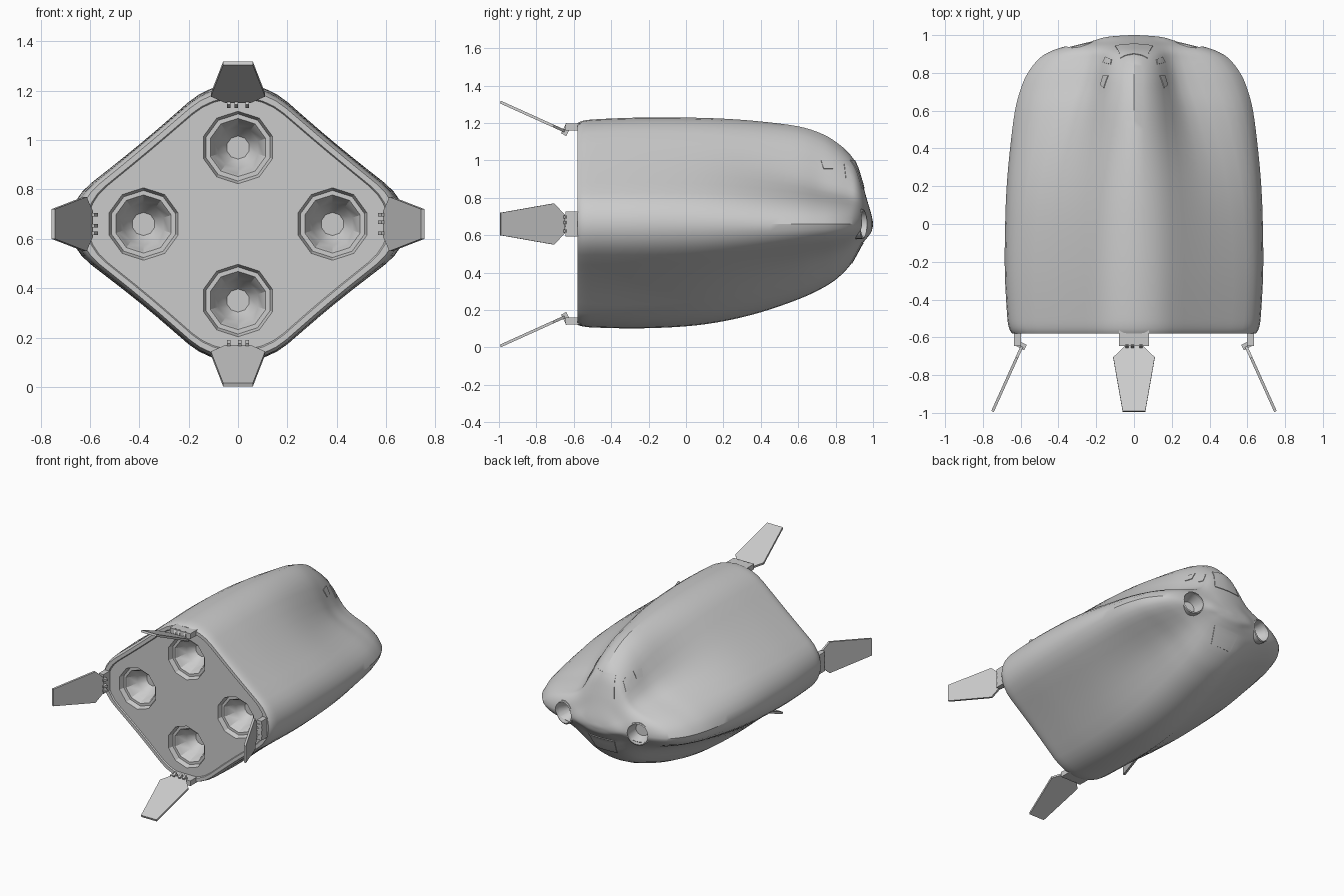
import bpy, bmesh, math
from mathutils import Vector
from mathutils.bvhtree import BVHTree

if "Cube" in bpy.data.objects:
    bpy.data.objects.remove(bpy.data.objects["Cube"])

ZC = 0.66          # height of the long axis
grey = bpy.data.materials.new("hull_grey")
grey.diffuse_color = (0.6, 0.6, 0.6, 1)
grey.use_nodes = True
grey.node_tree.nodes["Principled BSDF"].inputs["Base Color"].default_value = grey.diffuse_color


def finish(name, bm, recalc=True):
    if recalc:
        bmesh.ops.recalc_face_normals(bm, faces=bm.faces)
    me = bpy.data.meshes.new(name)
    bm.to_mesh(me)
    bm.free()
    ob = bpy.data.objects.new(name, me)
    bpy.context.collection.objects.link(ob)
    me.materials.append(grey)
    return ob


def select(ob):
    bpy.ops.object.select_all(action='DESELECT')
    ob.select_set(True)
    bpy.context.view_layer.objects.active = ob


def smooth(ob, angle=30):
    select(ob)
    bpy.ops.object.shade_smooth_by_angle(angle=math.radians(angle))


def lathe(name, profile, origin, axis, n, closed=False):
    """Spin (radius, distance) points around an axis."""
    bm = bmesh.new()
    q = Vector(axis).to_track_quat('Z', 'Y')
    rings = []
    for r, d in profile:
        ring = []
        for i in range(n):
            a = math.pi / 2 + 2 * math.pi * i / n
            p = Vector((r * math.cos(a), r * math.sin(a), d))
            ring.append(bm.verts.new(Vector(origin) + q @ p))
        rings.append(ring)
    pairs = list(zip(rings, rings[1:])) + ([(rings[-1], rings[0])] if closed else [])
    for a, b in pairs:
        for i in range(n):
            j = (i + 1) % n
            bm.faces.new((a[i], a[j], b[j], b[i]))
    if not closed:
        bm.faces.new(rings[0])
        bm.faces.new(rings[-1])
    return finish(name, bm)


def prism(name, pts, offset):
    """Extrude a polygon along an offset."""
    bm = bmesh.new()
    a = [bm.verts.new(p) for p in pts]
    b = [bm.verts.new(p + offset) for p in pts]
    bm.faces.new(a)
    bm.faces.new(b)
    for i in range(len(a)):
        j = (i + 1) % len(a)
        bm.faces.new((a[i], a[j], b[j], b[i]))
    return finish(name, bm)


# Hull stations: y, half width, top z, bottom z, valley depth, corner roundness
stations = [
    (-0.58, 0.645, 1.200, 0.120, 0.01, 0.43), (-0.55, 0.662, 1.212, 0.112, 0.01, 0.43),
    (-0.48, 0.672, 1.220, 0.106, 0.01, 0.42), (-0.25, 0.684, 1.229, 0.102, 0.02, 0.42),
    (0.00, 0.682, 1.229, 0.113, 0.04, 0.42), (0.20, 0.674, 1.223, 0.140, 0.08, 0.42),
    (0.40, 0.656, 1.208, 0.188, 0.15, 0.42), (0.60, 0.630, 1.182, 0.257, 0.24, 0.42),
    (0.72, 0.598, 1.145, 0.312, 0.30, 0.43), (0.80, 0.562, 1.100, 0.362, 0.31, 0.45),
    (0.87, 0.508, 1.040, 0.430, 0.29, 0.47), (0.91, 0.450, 0.980, 0.495, 0.23, 0.50),
    (0.94, 0.365, 0.890, 0.550, 0.14, 0.55), (0.965, 0.235, 0.800, 0.582, 0.06, 0.65),
    (0.99, 0.145, 0.715, 0.615, 0.02, 0.80), (1.00, 0.020, 0.667, 0.652, 0.00, 0.90)]


def interpolate(rows, steps=4):
    out = []
    for i in range(len(rows) - 1):
        p0, p1, p2 = rows[max(i - 1, 0)], rows[i], rows[i + 1]
        p3 = rows[min(i + 2, len(rows) - 1)]
        for s in range(steps):
            t = s / steps
            out.append([0.5 * (2 * b + (c - a) * t + (2 * a - 5 * b + 4 * c - d) * t * t
                               + (3 * b - a - 3 * c + d) * t ** 3)
                        for a, b, c, d in zip(p0, p1, p2, p3)])
    return out + [list(rows[-1])]


def unit_section(k):
    """Rounded diamond: corner arcs joined by straight sides."""
    def arc(i, s):
        m = i * math.pi / 2
        a = m - math.pi / 4 + s * math.pi / 16
        return Vector(((1 - k) * math.cos(m) + k * math.cos(a),
                       (1 - k) * math.sin(m) + k * math.sin(a)))
    pts = []
    for i in range(4):
        pts += [arc(i, s) for s in range(9)]
        pts += [arc(i, 8).lerp(arc(i + 1, 0), s / 6) for s in range(1, 6)]
    return pts


def ring_points(y, w, top, bot, valley, k, scale=1.0):
    """Cross-section with valleys between the ridges, deeper on the upper side."""
    pts = []
    for p in unit_section(k):
        s = abs(math.sin(2 * math.atan2(p.y, p.x)))
        dip = valley * s ** 1.3 if p.y > 0 else (0.01 + 0.38 * valley) * s ** 2
        f = scale * (1 - dip)
        h = top - ZC if p.y > 0 else ZC - bot
        pts.append(Vector((p.x * w * f, y, ZC + p.y * h * f)))
    return pts


# Hull with a slightly recessed back plate
first = stations[0]
rings = [ring_points(-0.572, *first[1:], scale=0.945), ring_points(-0.58, *first[1:], scale=0.955)]
rings += [ring_points(*row) for row in interpolate(stations)]
bm = bmesh.new()
loops = [[bm.verts.new(p) for p in r] for r in rings]
for a, b in zip(loops, loops[1:]):
    for i in range(len(a)):
        j = (i + 1) % len(a)
        bm.faces.new((a[i], a[j], b[j], b[i]))
bm.faces.new(loops[0])
bm.faces.new(loops[-1])
bmesh.ops.recalc_face_normals(bm, faces=bm.faces)
tree = BVHTree.FromBMesh(bm)
hull = finish("hull", bm)

# Engine bells sunk into the back plate
cutters = []
bell = [(0.148, 0.05), (0.148, 0.0), (0.136, -0.035), (0.118, -0.035),
        (0.108, -0.05), (0.085, -0.12), (0.047, -0.17)]
for x, z in ((0, 0.31), (0, -0.31), (0.383, 0), (-0.383, 0)):
    cutters.append(lathe("engine_cutter", bell, (x, -0.575, ZC + z), (0, -1, 0), 10))

# Round nose ports with lips
for side in (-1, 1):
    hit = tree.ray_cast(Vector((side * 0.29, 2, ZC)), Vector((0, -1, 0)))[0]
    axis = (side * math.sin(0.24), math.cos(0.24), 0)
    cutters.append(lathe("port_cutter", [(0.072, 0.1), (0.072, -0.02), (0.045, -0.09)],
                         hit, axis, 24))
    smooth(lathe("port_lip", [(0.08, -0.05), (0.08, -0.008), (0.072, -0.004), (0.07, -0.05)],
                 hit, axis, 24, closed=True))

select(hull)
for c in cutters:
    mod = hull.modifiers.new("recess", 'BOOLEAN')
    mod.operation = 'DIFFERENCE'
    mod.solver = 'EXACT'
    mod.object = c
    bpy.ops.object.modifier_apply(modifier=mod.name)
for c in cutters:
    bpy.data.objects.remove(c)
smooth(hull)


def panel(name, corners, direction, n=6):
    """Thin plate laid on the hull by projecting a four-sided outline."""
    d = Vector(direction)
    a, b, c, e = (Vector(p) for p in corners)
    bm = bmesh.new()
    grid = []
    for i in range(n + 1):
        row = []
        for j in range(n + 1):
            u, v = i / n, j / n
            p = a.lerp(b, u).lerp(e.lerp(c, u), v)
            loc, normal, _, _ = tree.ray_cast(p - d * 2, d)
            row.append(bm.verts.new(loc + normal * 0.004))
        grid.append(row)
    for i in range(n):
        for j in range(n):
            f = bm.faces.new((grid[i][j], grid[i + 1][j], grid[i + 1][j + 1], grid[i][j + 1]))
            f.normal_update()
            if f.normal.dot(d) > 0:
                f.normal_flip()
    ob = finish(name, bm, recalc=False)
    select(ob)
    mod = ob.modifiers.new("thickness", 'SOLIDIFY')
    mod.thickness = 0.007
    mod.offset = -1
    bpy.ops.object.modifier_apply(modifier=mod.name)
    smooth(ob)


# Windscreen, belly hatch and side windows
back = (0, -1, 0)
panel("windscreen", [(-0.1, 0, 0.85), (0.1, 0, 0.85), (0.07, 0, 1.0), (-0.07, 0, 1.0)], back, 8)
panel("nose_hatch", [(-0.08, 0, 0.45), (0.08, 0, 0.45), (0.1, 0, 0.56), (-0.1, 0, 0.56)], back, 8)
for s in (-1, 1):
    for name, quad in (
            ("front_side_window", [(0.845, 0.98), (0.87, 0.965), (0.885, 0.90), (0.855, 0.90)]),
            ("rear_side_window", [(0.72, 1.005), (0.785, 1.005), (0.785, 0.955), (0.735, 0.955)])):
        panel(name, [(0, y, z) for y, z in quad], (-s, 0, 0), 4)

# Four hinged tail fins: bracket, hinge lugs and splayed blade
for name, ang, r0 in (("right", 0, 0.587), ("top", 90, 0.49), ("left", 180, 0.587), ("bottom", 270, 0.49)):
    ca, sa = round(math.cos(math.radians(ang))), round(math.sin(math.radians(ang)))

    def place(t, y, r):
        return Vector((r * ca - t * sa, y, r * sa + t * ca))

    def at(t, y, r):
        return place(t, y, r0 + r) + Vector((0, 0, ZC))

    w = 0.08 if ca == 0 else 0.068
    prism(name + "_bracket", [at(-w, -0.645, 0.01), at(w, -0.645, 0.01),
                              at(w, -0.56, 0.01), at(-w, -0.56, 0.01)], place(0, 0, 0.037))
    for t in (-0.045, 0.0, 0.03):
        prism(name + "_hinge_lug", [at(t, -0.625, 0.012), at(t, -0.64, -0.02),
                                    at(t, -0.668, -0.005), at(t, -0.64, 0.05)], place(0.015, 0, 0))
    outline = [(-0.05, 0), (-0.11, 0.17), (-0.06, 1), (0.06, 1), (0.11, 0.17), (0.05, 0)]
    prism(name + "_fin", [at(t, -0.652 - 0.343 * s, 0.155 * s) for t, s in outline],
          place(0, 0.005, 0.014))
